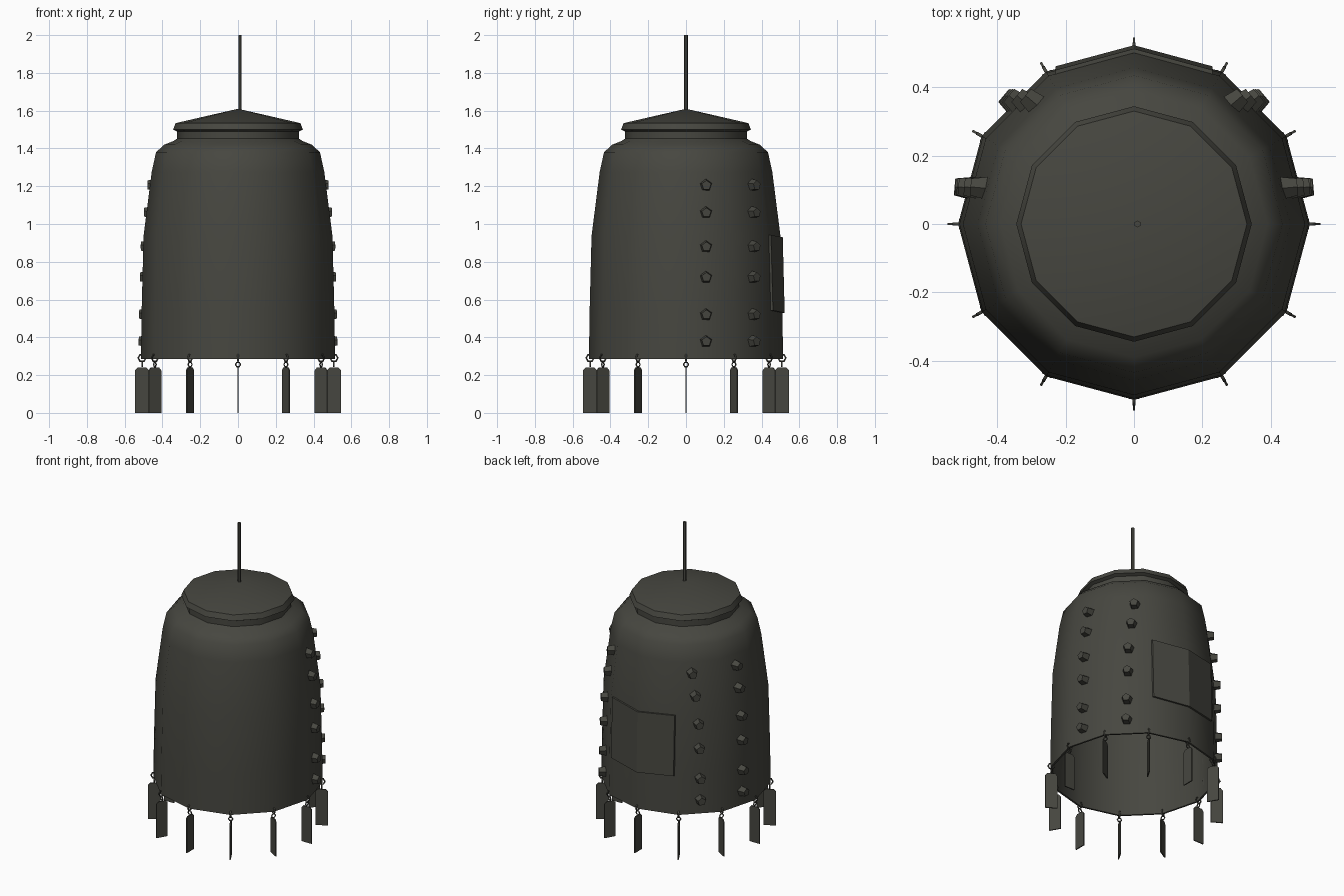
import bpy, bmesh, math
from mathutils import Vector, Matrix

if "Cube" in bpy.data.objects:
    bpy.data.objects.remove(bpy.data.objects["Cube"])

mat = bpy.data.materials.new("dark bronze")
mat.diffuse_color = (0.062, 0.062, 0.051, 1)
mat.use_nodes = True
mat.node_tree.nodes["Principled BSDF"].inputs["Base Color"].default_value = mat.diffuse_color


def make(name, bm, smooth=None):
    bmesh.ops.recalc_face_normals(bm, faces=bm.faces[:])
    me = bpy.data.meshes.new(name)
    bm.to_mesh(me)
    bm.free()
    ob = bpy.data.objects.new(name, me)
    bpy.context.collection.objects.link(ob)
    me.materials.append(mat)
    if smooth:
        bpy.ops.object.select_all(action='DESELECT')
        ob.select_set(True)
        bpy.context.view_layer.objects.active = ob
        bpy.ops.object.shade_smooth_by_angle(angle=math.radians(smooth))
    return ob


def lathe(bm, prof, n=12):
    rings = []
    for r, z in prof:
        if r == 0:
            rings.append([bm.verts.new((0, 0, z))] * n)
        else:
            rings.append([bm.verts.new((r * math.cos(2 * math.pi * i / n),
                                        r * math.sin(2 * math.pi * i / n), z)) for i in range(n)])
    for a, b in zip(rings, rings[1:]):
        for i in range(n):
            vs = list(dict.fromkeys((a[i], a[(i + 1) % n], b[(i + 1) % n], b[i])))
            bm.faces.new(vs)


def torus(bm, R, r, M, n=6, m=5):
    # small ring lying in the local XZ plane
    g = [[bm.verts.new(M @ Vector(((R + r * math.cos(2 * math.pi * j / m)) * math.cos(2 * math.pi * i / n),
                                   r * math.sin(2 * math.pi * j / m),
                                   (R + r * math.cos(2 * math.pi * j / m)) * math.sin(2 * math.pi * i / n))))
          for j in range(m)] for i in range(n)]
    for i in range(n):
        for j in range(m):
            bm.faces.new((g[i][j], g[(i + 1) % n][j], g[(i + 1) % n][(j + 1) % m], g[i][(j + 1) % m]))


# Bell body with shoulder, neck, lid and thin open underside
outer = [(0.514, 0.285), (0.51, 0.55), (0.50, 0.937), (0.457, 1.275), (0.434, 1.38),
         (0.39, 1.42), (0.34, 1.44), (0.323, 1.452), (0.323, 1.49), (0.344, 1.50),
         (0.33, 1.534), (0.0, 1.61)]
inner = [(0.0, 1.43), (0.38, 1.405), (0.445, 1.265), (0.488, 0.93), (0.502, 0.285), (0.514, 0.285)]
bm = bmesh.new()
lathe(bm, outer)
lathe(bm, inner)
bmesh.ops.remove_doubles(bm, verts=bm.verts[:], dist=1e-4)
make("bell_body", bm, 40)

# Top rod
bm = bmesh.new()
bmesh.ops.create_cone(bm, cap_ends=True, segments=6, radius1=0.01, radius2=0.01, depth=0.42,
                      matrix=Matrix.Translation((0.01, 0, 1.79)))
make("top_rod", bm)


def hull_radius(z):
    for (r0, z0), (r1, z1) in zip(outer, outer[1:]):
        if z0 <= z <= z1:
            return r0 + (r1 - r0) * (z - z0) / (z1 - z0)


# Bent patch plate on the back
t15 = math.tan(math.radians(15))
bm = bmesh.new()
grid = {}
for k, off in enumerate((-0.005, 0.012)):
    for i, x in enumerate((-0.23, 0, 0.23)):
        for j, z in enumerate((0.53, 0.93)):
            zz = z + (0.012 if x else 0)
            grid[k, i, j] = bm.verts.new((x, hull_radius(zz) - abs(x) * t15 + off, zz))
for i in range(2):
    for k in range(2):
        bm.faces.new([grid[k, i, 0], grid[k, i + 1, 0], grid[k, i + 1, 1], grid[k, i, 1]])
    for j in range(2):
        bm.faces.new([grid[0, i, j], grid[0, i + 1, j], grid[1, i + 1, j], grid[1, i, j]])
for i in (0, 2):
    bm.faces.new([grid[0, i, 0], grid[0, i, 1], grid[1, i, 1], grid[1, i, 0]])
make("back_patch", bm)

# Two columns of five-sided studs on each side
bm = bmesh.new()
for z in (0.378, 0.52, 0.718, 0.88, 1.06, 1.205):
    for y, face in ((0.105, 15), (0.35, 45)):
        a = math.radians(face)
        x = (hull_radius(z) * math.cos(math.radians(15)) - y * math.sin(a)) / math.cos(a)
        d = math.radians(5 if face == 15 else 40)
        for s in (1, -1):
            direction = Vector((s * math.cos(d), math.sin(d), 0))
            M = Matrix.Translation(Vector((s * x, y, z)) + direction * 0.015) @ \
                direction.to_track_quat('Z', 'Y').to_matrix().to_4x4()
            bmesh.ops.create_cone(bm, cap_ends=True, segments=5, radius1=0.035, radius2=0.026,
                                  depth=0.05, matrix=M)
make("side_studs", bm)

# Hanging tags on two linked rings, twelve around the rim
rings, tags = bmesh.new(), bmesh.new()
shape = [(-0.037, 0), (0.037, 0), (0.037, 0.225), (0.024, 0.24), (-0.024, 0.24), (-0.037, 0.225)]
for i in range(12):
    M = Matrix.Rotation(i * math.pi / 6, 4, 'Z') @ Matrix.Translation((0.508, 0, 0))
    torus(rings, 0.020, 0.005, M @ Matrix.Translation((0, 0, 0.291)))
    torus(rings, 0.013, 0.004, M @ Matrix.Translation((0, 0, 0.256)) @ Matrix.Rotation(math.pi / 2, 4, 'Z'))
    sides = [[tags.verts.new(M @ Vector((x, y, z))) for x, z in shape] for y in (-0.0035, 0.0035)]
    for s in sides:
        tags.faces.new(s)
    for k in range(6):
        n = (k + 1) % 6
        tags.faces.new((sides[0][k], sides[0][n], sides[1][n], sides[1][k]))
make("tag_rings", rings, 75)
make("hanging_tags", tags)
